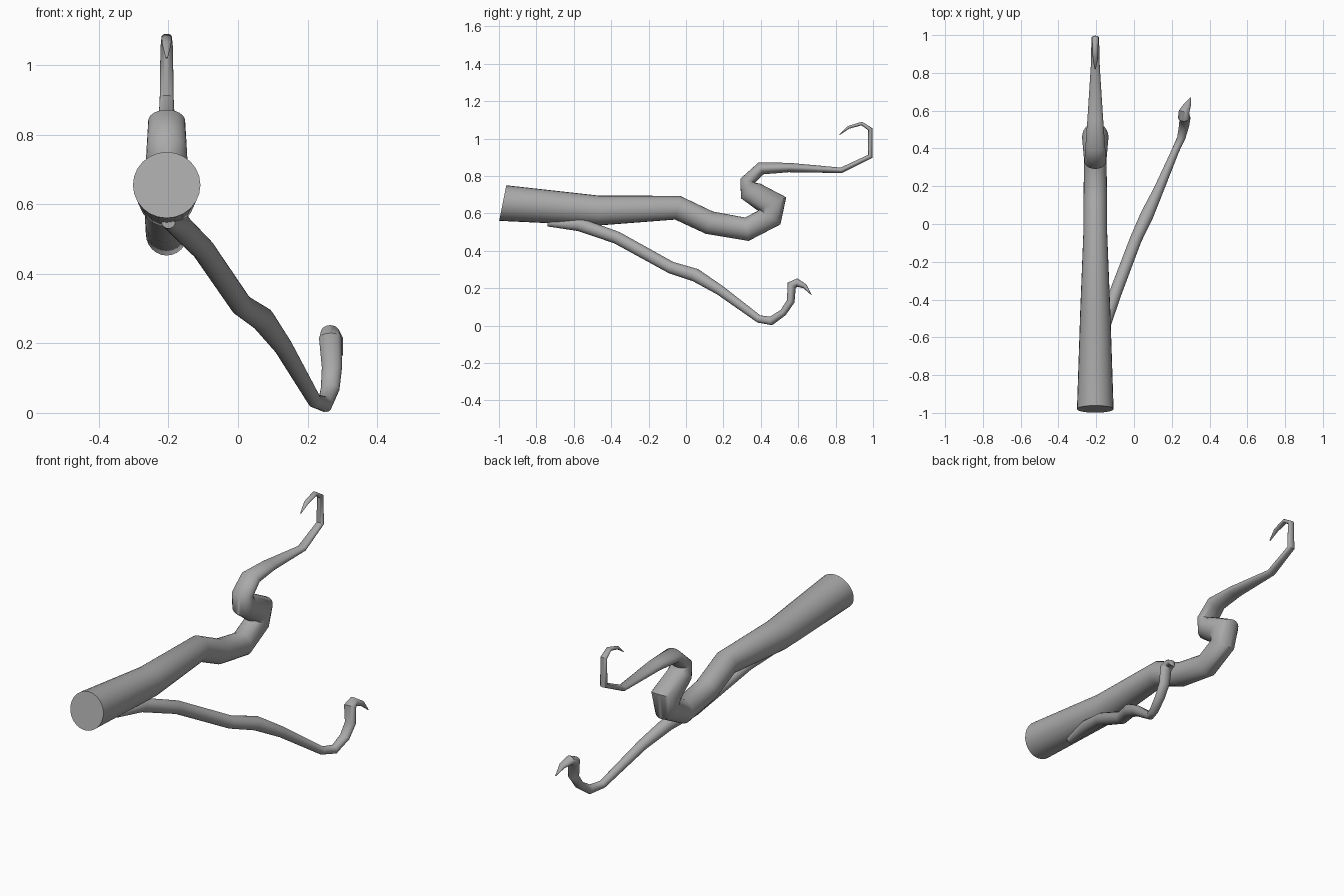
import bpy, bmesh, math
from mathutils import Vector

default_cube = bpy.data.objects.get("Cube")
if default_cube:
    bpy.data.objects.remove(default_cube)

SIDES = 24
GREY = (.4, .4, .4, 1)

bark = bpy.data.materials.new("grey_bark")
bark.use_nodes = True
bark.diffuse_color = GREY
bark.node_tree.nodes["Principled BSDF"].inputs["Base Color"].default_value = GREY


def ring_around(bm, centre, incoming, outgoing, radius, flatness):
    """Add one oval loop, mitred so the tube keeps its thickness at the elbow."""
    tangent = (incoming + outgoing).normalized()
    across = Vector((1, 0, 0))
    upward = across.cross(tangent).normalized()
    sideways = tangent.cross(upward) * radius
    upward *= radius * flatness / tangent.dot(incoming)
    loop = []
    for step in range(SIDES):
        angle = math.tau * step / SIDES
        offset = upward * math.cos(angle) + sideways * math.sin(angle)
        loop.append(bm.verts.new(centre + offset))
    return loop


def bridge(bm, lower, upper):
    """Join two neighbouring loops with a band of quads."""
    for step in range(SIDES):
        following = (step + 1) % SIDES
        bm.faces.new((lower[step], lower[following], upper[following], upper[step]))


def limb(name, path, heading, round_count, flatness):
    """Skin a limb along a path of x, y, z, radius; it flattens after round_count rings."""
    centres = [Vector(point[:-1]) for point in path]
    directions = [(after - before).normalized() for before, after in zip(centres, centres[1:])]
    incoming = [Vector(heading).normalized()] + directions
    outgoing = incoming[:1] + directions[1:] + directions[-1:]
    bm = bmesh.new()
    loops = []
    for index, point in enumerate(path):
        squash = flatness if index >= round_count else 1
        loops.append(ring_around(bm, centres[index], incoming[index], outgoing[index],
                                 point[-1], squash))
    for lower, upper in zip(loops, loops[1:]):
        bridge(bm, lower, upper)
    bm.faces.new(loops[0])
    bm.faces.new(loops[-1])
    bmesh.ops.recalc_face_normals(bm, faces=bm.faces)

    mesh = bpy.data.meshes.new(name)
    bm.to_mesh(mesh)
    bm.free()
    mesh.materials.append(bark)
    branch = bpy.data.objects.new(name, mesh)
    bpy.context.collection.objects.link(branch)
    bpy.ops.object.select_all(action="DESELECT")
    branch.select_set(True)
    bpy.context.view_layer.objects.active = branch
    bpy.ops.object.shade_smooth_by_angle(angle=math.radians(50))


# Main limb: thick straight butt, S-bend and hooked tip, all in one upright plane
main_profile = [
    (-.98, .655, .097), (-.47, .615, .08), (-.045, .63, .063), (.125, .55, .062),
    (.325, .515, .06), (.45, .58, .06), (.46, .65, .07), (.345, .72, .06),
    (.33, .775, .057), (.4, .84, .053), (.55, .845, .042), (.83, .83, .024),
    (.985, .905, .02), (.985, 1.05, .018), (.94, 1.08, .015), (.87, 1.06, .013),
    (.82, 1.02, .003),
]
limb("main_limb", [(-.205, *point) for point in main_profile],
     heading=(0, 1, -.2), round_count=8, flatness=.6)

# Side branch: leaves the underside, dips to the ground, then curls up
side_path = [
    (-.2, -.74, .55, .02), (-.17, -.57, .54, .035), (-.1, -.37, .47, .033),
    (.01, -.08, .31, .032), (.07, .05, .27, .035), (.13, .18, .19, .027),
    (.22, .39, .035, .02), (.25, .455, .025, .022), (.265, .52, .07, .027),
    (.27, .56, .13, .029), (.265, .565, .215, .032), (.265, .595, .23, .028),
    (.285, .635, .21, .018), (.3, .67, .165, .002),
]
limb("side_branch", side_path, heading=(0, 1, 0), round_count=8, flatness=.7)
